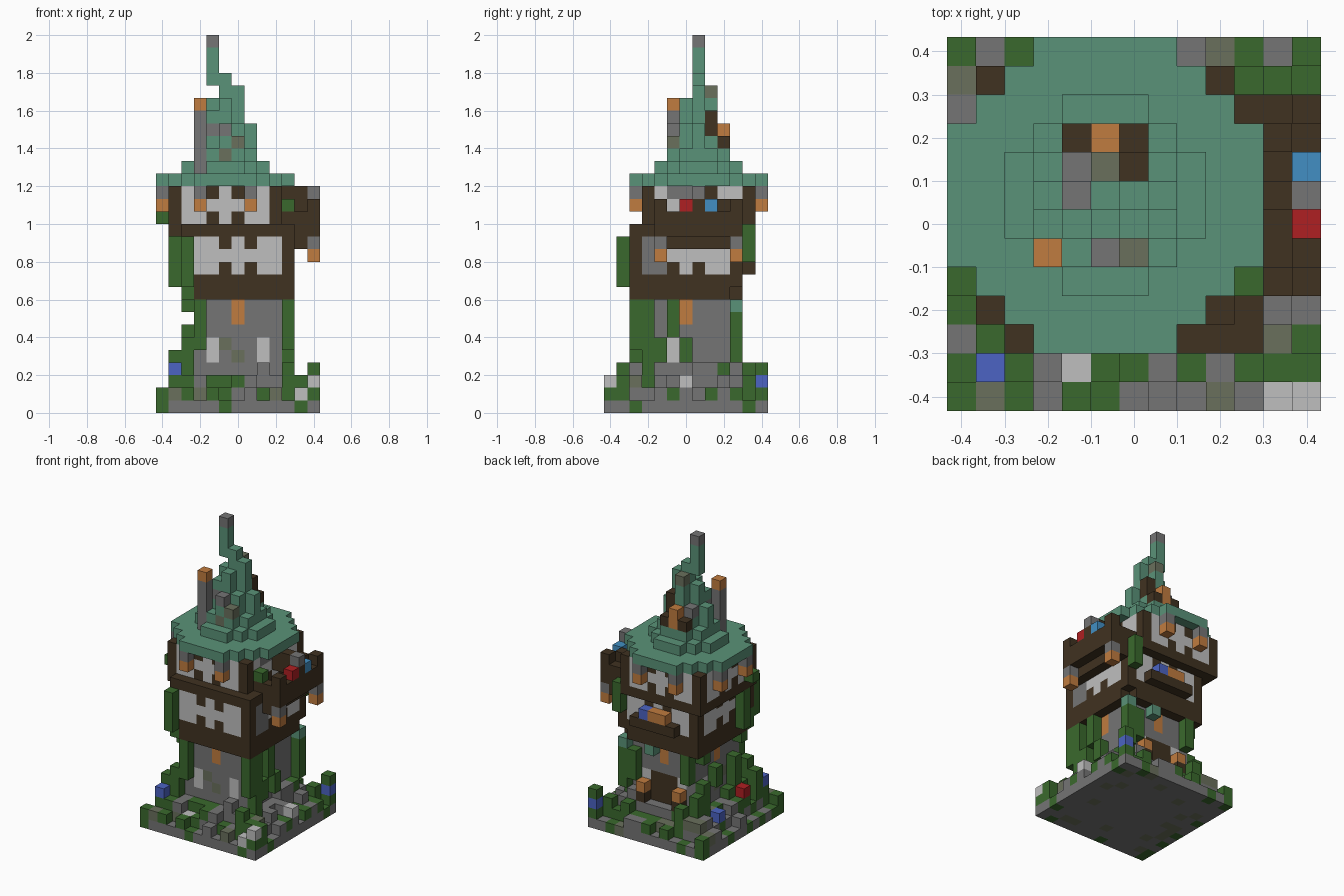
import bpy, bmesh, random
from mathutils import Vector

random.seed(5)
cube = bpy.data.objects.get("Cube")
if cube:
    bpy.data.objects.remove(cube)

GRID = 13            # blocks along each side of the plinth
S = 2 / 30           # block size

COLOURS = {
    "S": ("stone grey", (0.178, 0.178, 0.178)),
    "L": ("pale plaster", (0.52, 0.52, 0.52)),
    "O": ("mossy stone", (0.144, 0.162, 0.107)),
    "B": ("dark timber", (0.051, 0.032, 0.015)),
    "T": ("teal roof", (0.102, 0.288, 0.188)),
    "G": ("leaf green", (0.042, 0.141, 0.026)),
    "A": ("amber lamp", (0.53, 0.2, 0.05)),
    "I": ("indigo flower", (0.072, 0.127, 0.546)),
    "C": ("sky blue cloth", (0.054, 0.275, 0.546)),
    "R": ("red cloth", (0.429, 0.014, 0.016)),
}
materials, slot = [], {}
for key, (name, rgb) in COLOURS.items():
    m = bpy.data.materials.new(name)
    m.use_nodes = True
    m.diffuse_color = (*rgb, 1)
    m.node_tree.nodes["Principled BSDF"].inputs["Base Color"].default_value = (*rgb, 1)
    slot[key] = len(materials)
    materials.append(m)

blocks = {}          # (x, y, z) -> (part name, colour key)
SIDES = ((0, -1), (1, 0), (0, 1), (-1, 0))   # front, right, back, left


def box(part, key, xs, ys, zs):
    """Fill a block range; each range is a number or an inclusive pair."""
    a, b, c = [(r, r) if isinstance(r, int) else r for r in (xs, ys, zs)]
    for x in range(a[0], a[1] + 1):
        for y in range(b[0], b[1] + 1):
            for z in range(c[0], c[1] + 1):
                blocks[x, y, z] = (part, key)


def disc(part, key, radius, z, cx=5, cy=7):
    n = int(radius)
    for dx in range(-n, n + 1):
        for dy in range(-n, n + 1):
            if dx * dx + dy * dy <= radius * radius:
                blocks[cx + dx, cy + dy, z] = (part, key)


def on_side(side, cx, cy, out, t):
    """Block column at distance out from a centre, t steps along the wall."""
    dx, dy = SIDES[side]
    return cx + dx * out + abs(dy) * t, cy + dy * out + abs(dx) * t


def facade(part, cx, cy, top, rows):
    for side in range(4):
        for i, row in enumerate(rows):
            for j, key in enumerate(row):
                x, y = on_side(side, cx, cy, 4, j - 4)
                box(part, key, x, y, top - i)


def lantern(x, y, z):
    box("lanterns", "S", x, y, z + 1)
    box("lanterns", "A", x, y, z)


# Overgrown plinth, stepping up towards the tower
front_rows = ("GOGGGGSSSOSLL", "GIGSLGGSGSGGG")
back_row = "GSGSGSGSSOGSG"
left_column, right_column = "GGSGSGSSGSSOG", "LGOSSGSSGSGGG"
for x in range(GRID):
    for y in range(GRID):
        ring = min(x, y, GRID - 1 - x, GRID - 1 - y)
        height = min(ring, 2) + 1 + (random.random() < 0.4)
        for z in range(height):
            if z < height - 1 or ring > 1:
                weights = (85, 0, 15) if z == 0 else (60, 28, 12)
                key = random.choices("SGO", weights)[0]
            elif y < 2:
                key = front_rows[y][x]
            elif y == GRID - 1:
                key = back_row[x]
            else:
                key = (left_column if x < 6 else right_column)[y]
            box("plinth", key, x, y, z)
for i in range(GRID):
    box("plinth", "SSGSSSSSSSSGS"[i], 12, i, 0)
    box("plinth", "GSSSSGSSSSSGS"[i], i, 0, 0)
box("plinth", "L", 11, 0, 1)
for x in (0, 12):
    box("plinth", "G", x, 0, 1)

# Flowers and bushes on the plinth
for key, x, y, z in (("L", 12, 0, 2), ("I", 1, 1, 3), ("G", 1, 1, 2), ("I", 12, 12, 2),
                     ("G", 12, 12, 3), ("G", 12, 12, 1), ("R", 1, 4, 3), ("G", 1, 4, 2),
                     ("I", 1, 8, 2), ("G", 12, 1, 2), ("S", 12, 6, 1), ("L", 12, 6, 2),
                     ("G", 0, 12, 1)):
    box("flowers", key, x, y, z)
for x, y, top in ((1, 2, 4), (2, 2, 5), (2, 4, 4), (10, 3, 4), (11, 11, 2), (10, 1, 3),
                  (2, 9, 5), (3, 11, 3), (2, 10, 4)):
    box("bushes", "G", x, y, (2, top))

# Stone shaft with pale lower windows, mossy patches and flush amber windows
box("shaft", "S", (3, 9), (3, 9), (0, 8))
for side in range(4):
    for t in (-1,) if side == 1 else (-2, 2):
        box("shaft", "L", *on_side(side, 6, 6, 3, t), (4, 5))
    for t, z in ((0, 4), (-1, 5), (2, 3)):
        if side != 1:
            box("shaft", "O", *on_side(side, 6, 6, 3, t), z)
    box("amber_windows", "A", *on_side(side, 6, 6, 3, 0), (7, 8))

# Back door with a lamp post on each side
box("door", "B", (5, 7), 9, (3, 5))
for x in (5, 6, 7):
    for y in (10, 11):
        for z in (3, 4):
            blocks.pop((x, y, z), None)
for x in (4, 8):
    box("door_lamps", "B", x, 10, 3)
    box("door_lamps", "A", x, 10, 4)

# Creepers on the shaft
for x, y, low, high in ((3, 2, 5, 8), (2, 3, 8, 8), (2, 4, 4, 6), (10, 3, 4, 8), (10, 2, 5, 8),
                        (10, 5, 6, 8), (10, 4, 4, 5), (9, 10, 5, 7), (10, 6, 4, 5),
                        (2, 7, 5, 6), (2, 9, 8, 8), (3, 10, 6, 8), (10, 10, 4, 7)):
    box("creepers", "G", x, y, (low, high))
for x in (7, 10):
    box("hanging_cloth", "T", x, 10, 8)

# Lower timber room, then the upper room set off towards the back left
pattern = ("BLLBLBLLB", "BLLLLLLLB", "BLLBLBLLB")
box("lower_room", "B", (2, 10), (2, 10), (9, 14))
facade("lower_room", 6, 6, 13, pattern)
box("lower_room", "S", 10, (3, 4), (11, 13))
blocks.pop((10, 10, 9))
box("upper_room", "B", (1, 9), (3, 11), (14, 17))
facade("upper_room", 5, 7, 17, pattern)
box("upper_room", "S", 9, (5, 6), 17)
for side in (0, 2, 3):
    for t in (-2, 2):
        lantern(*on_side(side, 5, 7, 5, t), 16)

# Right balcony: floor, rail, corner posts, beam, goods and hanging lanterns
box("balcony", "B", (10, 12), (4, 10), 14)
box("balcony", "B", 11, (4, 10), 13)
box("balcony", "B", 12, (4, 10), 15)
for y in (4, 10):
    box("balcony", "B", (10, 12), y, 15)
    box("balcony", "B", 12, y, 16)
    lantern(12, y, 12)
box("balcony", "B", 11, 9, (15, 16))
box("balcony_beam", "B", (10, 11), 7, (16, 17))
box("balcony_beam", "B", 12, 7, 16)
box("balcony_beam", "S", 12, 7, 17)
box("balcony_cloth", "R", 12, 6, 16)
box("balcony_cloth", "C", 12, 8, 16)
box("balcony_plant", "G", 10, 4, 16)

# Back window box with flowers
box("window_box", "B", (4, 8), 11, 11)
for x, key in ((5, "A"), (6, "A"), (7, "I")):
    box("window_box", key, x, 11, 12)

# Creepers on the rooms
for x, y, low, high in ((2, 1, 10, 13), (1, 4, 10, 13), (2, 2, 9, 10),
                        (10, 11, 12, 14), (0, 4, 15, 15)):
    box("room_creepers", "G", x, y, (low, high))

# Stepped roof with a crooked spire
for radius, z in ((5.5, 18), (3.5, 19), (2.5, 20), (2.1, 21), (2.1, 22), (1.1, 23), (1.1, 24)):
    disc("roof", "T", radius, z)
box("roof", "T", 6, 6, (21, 22))
box("roof", "T", 4, 6, (21, 23))
box("spire", "T", (5, 6), 7, 25)
box("spire", "T", (4, 5), 7, 26)
box("spire", "T", 4, 7, (27, 28))
box("spire", "S", 4, 7, 29)
box("spire", "O", 5, 8, 25)

# Chimney, front dormer and back dormer
box("chimney", "S", 3, 5, (19, 23))
box("chimney", "A", 3, 5, 24)
box("front_dormer", "O", 5, 5, 20)
box("front_dormer", "O", 6, 5, 21)
box("front_dormer", "S", 5, 5, 22)
box("front_dormer", "S", 4, 6, 22)
for x in (4, 6):
    box("back_dormer", "B", x, 9, 21)
    box("roof", "T", x, 8, 21)
box("back_dormer", "A", 5, 9, (21, 22))
box("back_dormer", "B", 6, 8, (22, 23))
box("back_dormer", "S", 4, 8, 22)

# Turn every part into a mesh of its outer block faces
AXES = [Vector(a) for a in ((1, 0, 0), (0, 1, 0), (0, 0, 1))]
for part in sorted({p for p, _ in blocks.values()}):
    bm = bmesh.new()
    for cell, (owner, key) in blocks.items():
        if owner != part:
            continue
        centre = Vector(cell) + Vector((0.5 - GRID / 2, 0.5 - GRID / 2, 0.5))
        for i in range(3):
            for sign in (1, -1):
                n = AXES[i] * sign
                if tuple(int(c) for c in Vector(cell) + n) in blocks:
                    continue
                u, v = AXES[(i + 1) % 3], AXES[(i + 2) % 3] * sign
                corners = [centre + (n + u * a + v * b) / 2
                           for a, b in ((-1, -1), (1, -1), (1, 1), (-1, 1))]
                face = bm.faces.new([bm.verts.new(c * S) for c in corners])
                face.material_index = slot[key]
    bmesh.ops.remove_doubles(bm, verts=bm.verts, dist=0.001)
    mesh = bpy.data.meshes.new(part)
    bm.to_mesh(mesh)
    bm.free()
    for m in materials:
        mesh.materials.append(m)
    bpy.context.collection.objects.link(bpy.data.objects.new(part, mesh))
